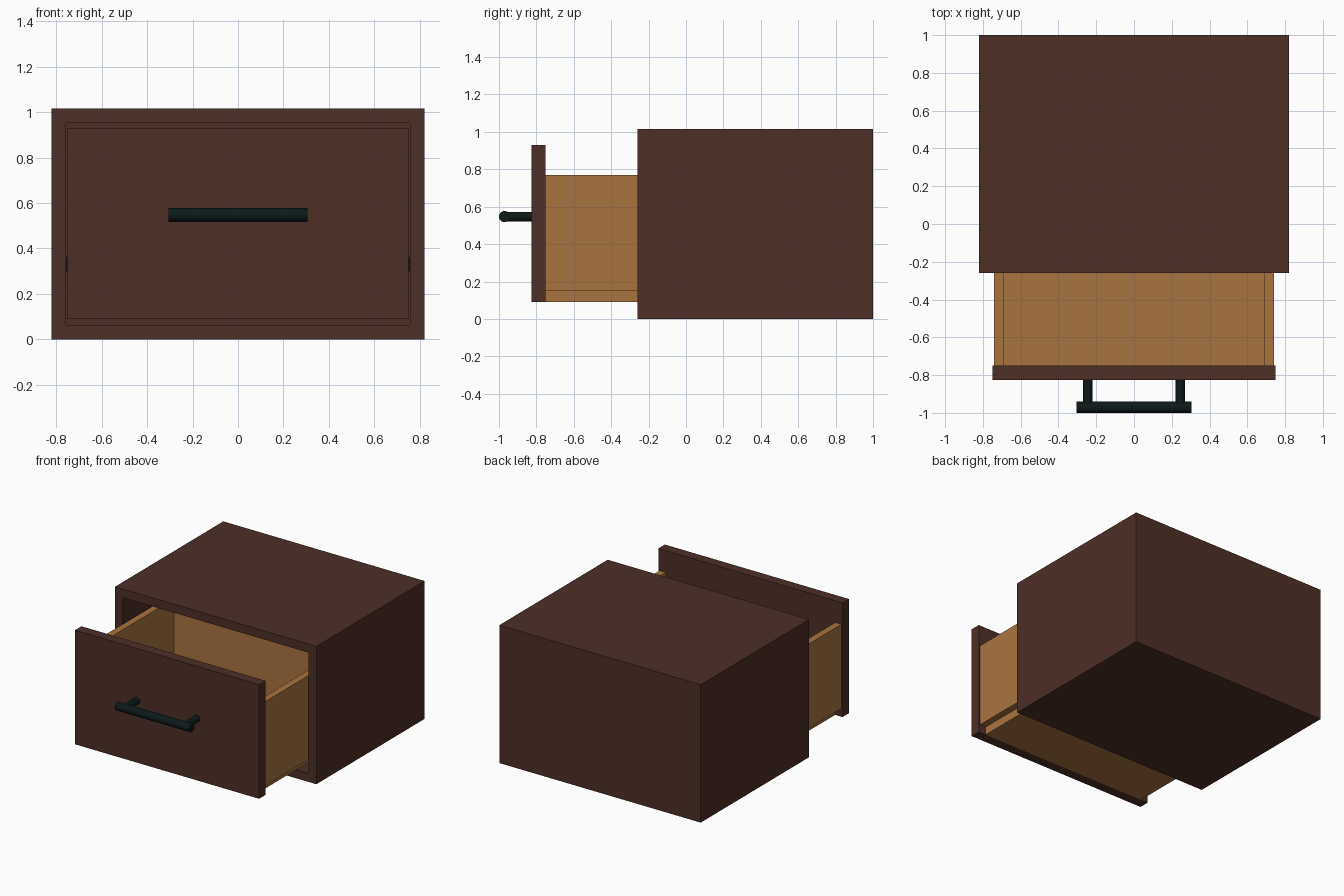
import bpy, math

if "Cube" in bpy.data.objects:
    bpy.data.objects.remove(bpy.data.objects["Cube"])


def material(name, rgb):
    m = bpy.data.materials.new(name)
    m.diffuse_color = (*rgb, 1)
    m.use_nodes = True
    m.node_tree.nodes["Principled BSDF"].inputs["Base Color"].default_value = m.diffuse_color
    return m


DARK = material("dark_wood", (0.075, 0.028, 0.019))
LIGHT = material("light_wood", (0.40, 0.175, 0.052))
METAL = material("black_metal", (0.004, 0.010, 0.010))


def box(name, x, y, z, mat):
    """Box from (min, max) ranges on each axis."""
    bpy.ops.mesh.primitive_cube_add(size=1, location=[sum(r) / 2 for r in (x, y, z)])
    o = bpy.context.object
    o.name = name
    o.scale = [r[1] - r[0] for r in (x, y, z)]
    bpy.ops.object.transform_apply(location=False, rotation=False, scale=True)
    o.data.materials.append(mat)
    return o


def rod(name, radius, length, loc, rot):
    bpy.ops.mesh.primitive_cylinder_add(vertices=24, radius=radius, depth=length,
                                        location=loc, rotation=rot)
    o = bpy.context.object
    o.name = name
    o.data.materials.append(METAL)
    bpy.ops.object.shade_smooth_by_angle(angle=math.radians(40))


W, H, T = 0.82, 1.015, 0.063          # cabinet half width, height, wall thickness
FRONT, BACK = -0.26, 1.0

# Cabinet shell, open at the front
cabinet = box("cabinet", (-W, W), (FRONT, BACK), (0, H), DARK)
cavity = box("cabinet_cavity_cutter", (-W + T, W - T), (FRONT - 0.1, BACK - T), (T, H - T), DARK)
cavity.hide_render = True
mod = cabinet.modifiers.new("cavity", 'BOOLEAN')
mod.object = cavity
mod.solver = 'EXACT'
bpy.context.view_layer.objects.active = cabinet
bpy.ops.object.modifier_apply(modifier=mod.name)
bpy.data.objects.remove(cavity)

# Open drawer: front panel, bottom, back
box("drawer_front", (-0.75, 0.75), (-0.825, -0.75), (0.09, 0.93), DARK)
box("drawer_bottom", (-0.69, 0.69), (-0.75, 0.29), (0.09, 0.15), LIGHT)
box("drawer_back", (-0.69, 0.69), (0.24, 0.29), (0.15, 0.77), LIGHT)

# Mirrored parts: drawer sides, slide rails, handle posts
for s, side in ((-1, "left"), (1, "right")):
    box(f"drawer_side_{side}", sorted((s * 0.69, s * 0.74)), (-0.75, 0.29), (0.15, 0.77), LIGHT)
    box(f"slide_rail_{side}", sorted((s * 0.741, s * (W - T))), (-0.2, 0.9), (0.30, 0.36), METAL)
    rod(f"handle_post_{side}", 0.025, 0.145, (s * 0.245, -0.8975, 0.547), (math.pi / 2, 0, 0))

# Handle bar
rod("handle_bar", 0.03, 0.61, (0, -0.97, 0.547), (0, math.pi / 2, 0))
